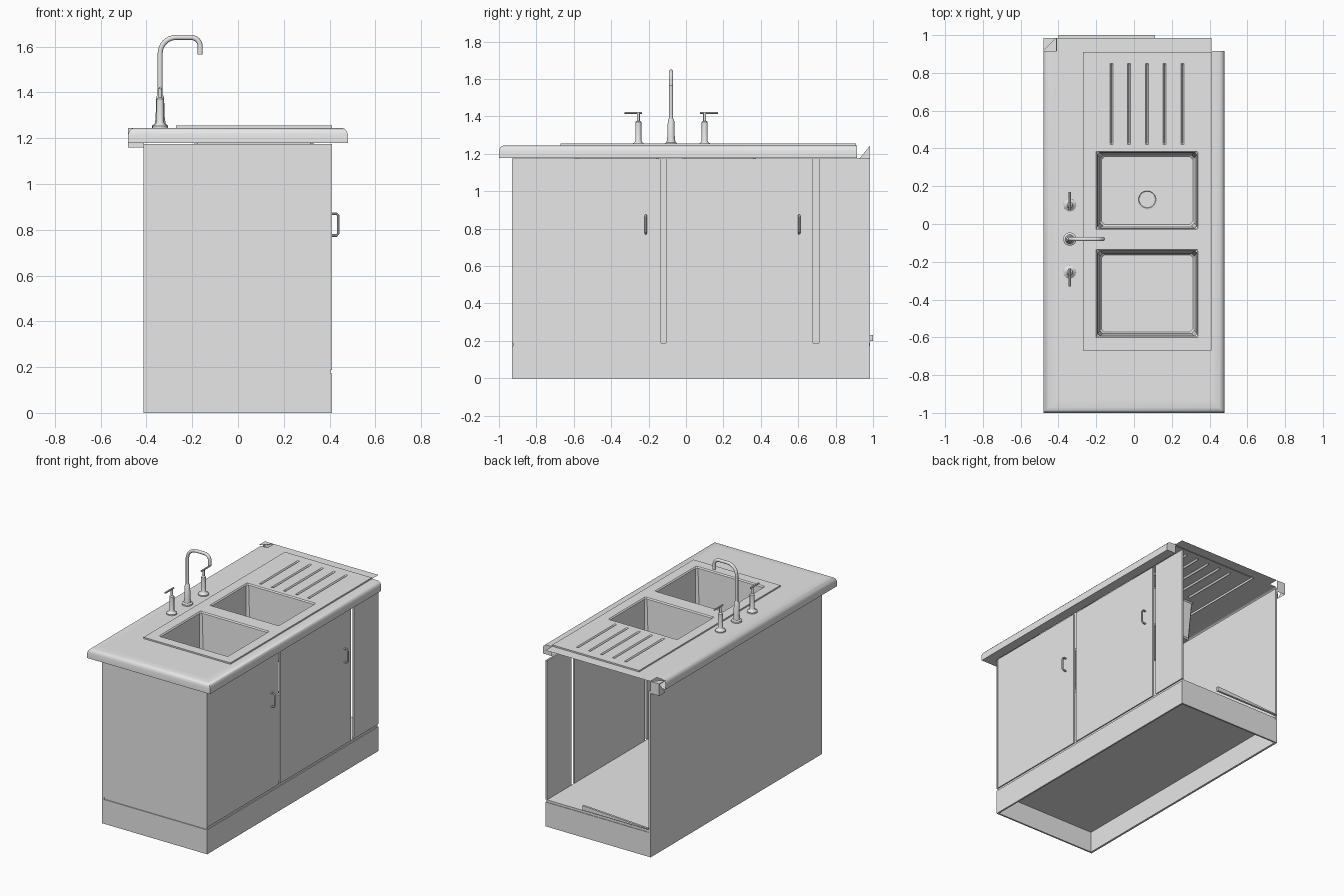
import bpy, bmesh, math
from mathutils import Vector

cube = bpy.data.objects.get("Cube")
if cube:
    bpy.data.objects.remove(cube, do_unlink=True)

GREY = (0.8, 0.8, 0.8, 1)
mat = bpy.data.materials.new("light_grey")
mat.use_nodes = True
mat.diffuse_color = GREY
mat.node_tree.nodes["Principled BSDF"].inputs["Base Color"].default_value = GREY


def finish(name, bm, smooth=False, fix=True):
    bmesh.ops.remove_doubles(bm, verts=bm.verts, dist=1e-5)
    if fix:
        bmesh.ops.recalc_face_normals(bm, faces=bm.faces)
    mesh = bpy.data.meshes.new(name)
    bm.to_mesh(mesh)
    bm.free()
    mesh.materials.append(mat)
    ob = bpy.data.objects.new(name, mesh)
    bpy.context.collection.objects.link(ob)
    if smooth:
        bpy.ops.object.select_all(action='DESELECT')
        ob.select_set(True)
        bpy.context.view_layer.objects.active = ob
        bpy.ops.object.shade_smooth_by_angle(angle=math.radians(40))
    return ob


def box(name, x, y, z):
    bm = bmesh.new()
    bmesh.ops.create_cube(bm, size=1)
    for v in bm.verts:
        v.co = [a + (b - a) * (c + 0.5) for (a, b), c in zip((x, y, z), v.co)]
    return finish(name, bm)


def loft(bm, rows, closed=False):
    rows = [[bm.verts.new(p) for p in r] for r in rows]
    n = len(rows[0])
    for a, b in zip(rows, rows[1:]):
        for i in range(n if closed else n - 1):
            j = (i + 1) % n
            bm.faces.new((a[i], a[j], b[j], b[i]))
    return rows


def lathe(name, profile, x, y, sides=20):
    bm = bmesh.new()
    rows = [[(x + r * math.cos(t), y + r * math.sin(t), z)
             for t in (math.tau * i / sides for i in range(sides))] for r, z in profile]
    rows = loft(bm, rows, True)
    bm.faces.new(rows[-1])
    return finish(name, bm, True)


def tube(name, points, radius, sides=12):
    """Round bar through points that lie in one upright plane."""
    pts = [Vector(p) for p in points]
    side = Vector((0, 0, 0))
    for i in range(1, len(pts) - 1):
        side += (pts[i] - pts[i - 1]).cross(pts[i + 1] - pts[i])
    if side.length < 1e-6:
        side = Vector((1, 0, 0))
    side.normalize()
    rows = []
    for i, p in enumerate(pts):
        d = (pts[min(i + 1, len(pts) - 1)] - pts[max(i - 1, 0)]).normalized()
        up = d.cross(side)
        rows.append([p + radius * (side * math.cos(t) + up * math.sin(t))
                     for t in (math.tau * k / sides for k in range(sides))])
    bm = bmesh.new()
    rows = loft(bm, rows, True)
    bm.faces.new(rows[0])
    bm.faces.new(rows[-1])
    return finish(name, bm, True)


def sheet(name, xs, ys, height, hole):
    """Grid of faces facing up, with some cells left out."""
    bm = bmesh.new()
    g = [[bm.verts.new((x, y, height(x, y))) for y in ys] for x in xs]
    for i in range(len(xs) - 1):
        for j in range(len(ys) - 1):
            if not hole((xs[i] + xs[i + 1]) / 2, (ys[j] + ys[j + 1]) / 2):
                bm.faces.new((g[i][j], g[i + 1][j], g[i + 1][j + 1], g[i][j + 1]))
    return finish(name, bm, fix=False)


# Cabinet body: open at the back end and hollow below
W, F, B, TOP, T = 0.41, -0.93, 0.985, 1.175, 0.012
box("left_plinth", (W - T, W), (F, B), (0, 0.172))
box("front_plinth", (-W, W), (F, F + T), (0, 0.172))
box("back_plinth", (-W, W), (B - T, B), (0, 0.172))
box("cabinet_floor", (-W + 0.005, W - 0.006), (F + 0.006, B - 0.004), (0.15, 0.188))
box("right_panel", (-W - 0.003, -W + T), (F, B), (0, TOP))
box("front_panel", (-W, W), (F, F + T), (0.188, TOP))

# Doors and narrow end panel on the left side
for name, y0, y1 in (("front_door", F + 0.013, -0.135), ("back_door", -0.108, 0.68),
                     ("end_panel", 0.71, B)):
    box(name, (W - T, W), (y0, y1), (0.19, TOP))
for name, y in (("front_door_handle", -0.215), ("back_door_handle", 0.605)):
    tube(name, [(W, y, 0.775), (0.43, y, 0.775), (0.438, y, 0.783),
                (0.438, y, 0.862), (0.43, y, 0.87), (W, y, 0.87)], 0.006, 8)

# Countertop: rounded edge along three sides
edge = [(0.07, 1.178), (0, 1.178), (0, 1.217), (0.005, 1.232),
        (0.014, 1.241), (0.028, 1.245), (0.07, 1.245)]
END = 0.915
bm = bmesh.new()
corners = [[(s * (0.48 - d), y if y > 0 else y + d, z) for d, z in edge]
           for s, y in ((1, END), (1, -1), (-1, -1), (-1, END))]
ends = loft(bm, corners)
bm.faces.new(ends[0])
finish("countertop_edge", bm, True)

# Flat countertop with the opening for the sink board
sheet("countertop", [-W, -0.27, W], [F, -0.67, 0.91, B], lambda x, y: 1.245,
      lambda x, y: x > -0.27 and -0.67 < y < 0.91)

# Sink board with pressed drainage grooves
basins = {"front_basin": (-0.2, 0.34, -0.6, -0.135), "back_basin": (-0.2, 0.34, -0.03, 0.385)}
grooves = [-0.12 + 0.094 * i for i in range(5)]
xs = [-0.27, -0.2] + [c + o for c in grooves for o in (-0.008, 0, 0.008)] + [0.34, W]
ys = [-0.67, -0.6, -0.135, -0.03, 0.385, 0.42, 0.43, 0.84, 0.85, 0.91]
sheet("sink_board", xs, ys,
      lambda x, y: 1.243 if x in grooves and 0.425 < y < 0.845 else 1.255,
      lambda x, y: any(a < x < b and c < y < d for a, b, c, d in basins.values()))
bm = bmesh.new()
loft(bm, [[(x, y, z) for x, y in ((-0.27, -0.67), (W, -0.67), (W, 0.91), (-0.27, 0.91))]
          for z in (1.24, 1.255)], True)
finish("sink_board_rim", bm)


# Basins with chamfered corners and tapering walls
def ring(a, b, c, d, inset, cut, z):
    a, b, c, d = a + inset, b - inset, c + inset, d - inset
    return [(a + cut, c, z), (b - cut, c, z), (b, c + cut, z), (b, d - cut, z),
            (b - cut, d, z), (a + cut, d, z), (a, d - cut, z), (a, c + cut, z)]


for name, area in basins.items():
    bm = bmesh.new()
    rows = loft(bm, [ring(*area, 0, 0, 1.255), ring(*area, 0.007, 0.012, 1.247),
                     ring(*area, 0.02, 0.016, 0.985), ring(*area, 0.028, 0.016, 0.975)], True)
    bm.faces.new(rows[-1])
    finish(name, bm)
lathe("drain", [(0.055, 0.975), (0.055, 0.98), (0.046, 0.981), (0.043, 0.976)], 0.07, 0.13, 28)

# Spout
TX, TY, R = -0.34, -0.08, 0.07
lathe("spout_base", [(0.035, 1.245), (0.035, 1.255), (0.024, 1.262), (0.02, 1.29),
                     (0.017, 1.38), (0.011, 1.39)], TX, TY)
path = [(TX, TY, 1.37)]
path += [(TX + R - R * math.cos(t), TY, 1.57 + R * math.sin(t))
         for t in (math.pi / 2 * i / 8 for i in range(9))]
path += [(-0.205 + 0.04 * math.sin(t), TY, 1.60 + 0.04 * math.cos(t))
         for t in (math.pi / 2 * i / 6 for i in range(7))]
path.append((-0.165, TY, 1.565))
tube("spout", path, 0.011)

# Taps on either side of the spout
for name, y, lo, hi in (("back_tap", 0.1, 0.075, 0.17), ("front_tap", -0.255, -0.33, -0.235)):
    lathe(name, [(0.034, 1.245), (0.034, 1.253), (0.02, 1.262), (0.016, 1.27), (0.016, 1.37),
                 (0.008, 1.377), (0.008, 1.42)], TX, y)
    tube(name + "_lever", [(TX, lo, 1.419), (TX, hi, 1.419)], 0.006, 8)

# Bent corner piece at the back right of the countertop
bm = bmesh.new()
x0, x1, y0, z0, z1 = -0.48, -W, END, 1.16, 1.245
for face in ([(x0, B, z0), (x1, B, z0), (x1, B, z1), (x0, B, z1)],
             [(x0, y0, z0), (x0, B, z0), (x0, B, z1)],
             [(x0, y0, z1), (x1, B, z1), (x0, B, z1)],
             [(x0, y0, z0), (x1, y0, z0), (x1, B, z0)]):
    bm.faces.new([bm.verts.new(p) for p in face])
finish("corner_piece", bm)

# Loose tapered strip at the foot of the open end
bm = bmesh.new()
loft(bm, [[(0.11, y, 0.2), (0.11, y, 0.232), (-0.4, y, 0.206), (-0.4, y, 0.2)]
          for y in (B, 1.0)], True)
bmesh.ops.holes_fill(bm, edges=bm.edges)
finish("loose_strip", bm)
